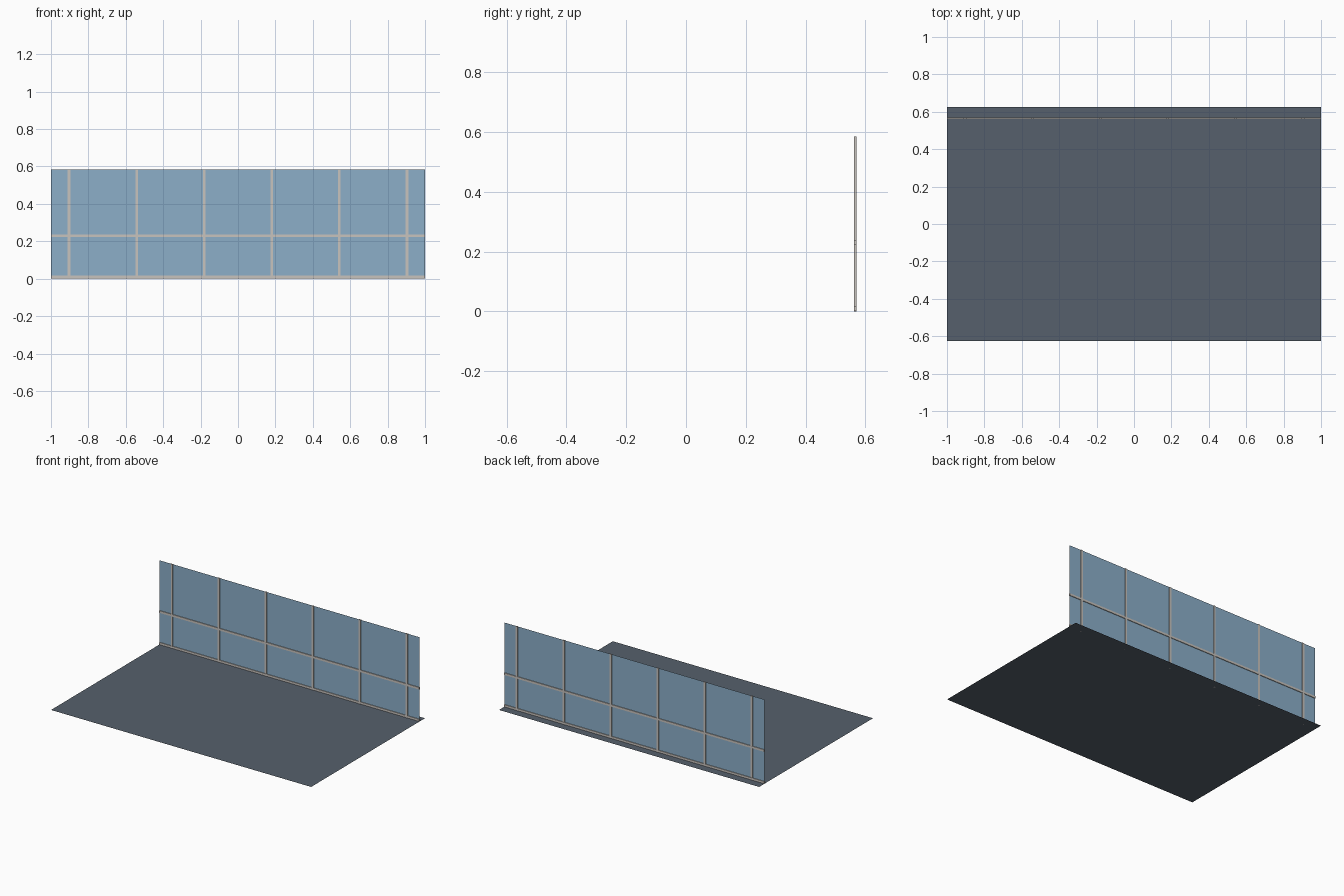
import bpy

if "Cube" in bpy.data.objects:
    bpy.data.objects.remove(bpy.data.objects["Cube"])

def mat(name, rgb):
    m = bpy.data.materials.new(name)
    # sRGB to linear
    m.diffuse_color = [((c / 255 + 0.055) / 1.055) ** 2.4 for c in rgb] + [1]
    m.use_nodes = True
    m.node_tree.nodes["Principled BSDF"].inputs["Base Color"].default_value = m.diffuse_color
    return m

FLOOR = mat("slate floor", (86, 96, 108))
GLASS = mat("blue glass", (140, 175, 201))
METAL = mat("light metal", (200, 195, 190))

W, D, H = 2.0, 1.25, 0.585   # width, depth, wall height
Y = 0.566                    # wall position
BAR, DEEP = 0.015, 0.008     # bar width and depth

def sheet(name, verts, material):
    me = bpy.data.meshes.new(name)
    me.from_pydata(verts, [], [(0, 1, 2, 3)])
    me.materials.append(material)
    bpy.context.collection.objects.link(bpy.data.objects.new(name, me))

def bar(name, centre, size):
    bpy.ops.mesh.primitive_cube_add(size=1, location=centre)
    ob = bpy.context.object
    ob.name = name
    ob.scale = size
    ob.data.materials.append(METAL)

# floor slab and glass pane
w, d = W / 2, D / 2
sheet("floor", [(-w, -d, 0), (w, -d, 0), (w, d, 0), (-w, d, 0)], FLOOR)
sheet("glass_wall", [(-w, Y, 0), (w, Y, 0), (w, Y, H), (-w, Y, H)], GLASS)

# vertical mullions
for i in range(6):
    bar("mullion", (-0.903 + i * 0.3612, Y, H / 2), (BAR, DEEP, H))

# horizontal rails, slightly proud of the mullions
for z in (0.009, 0.23):
    bar("rail", (0, Y, z), (W, DEEP + 0.001, BAR))
